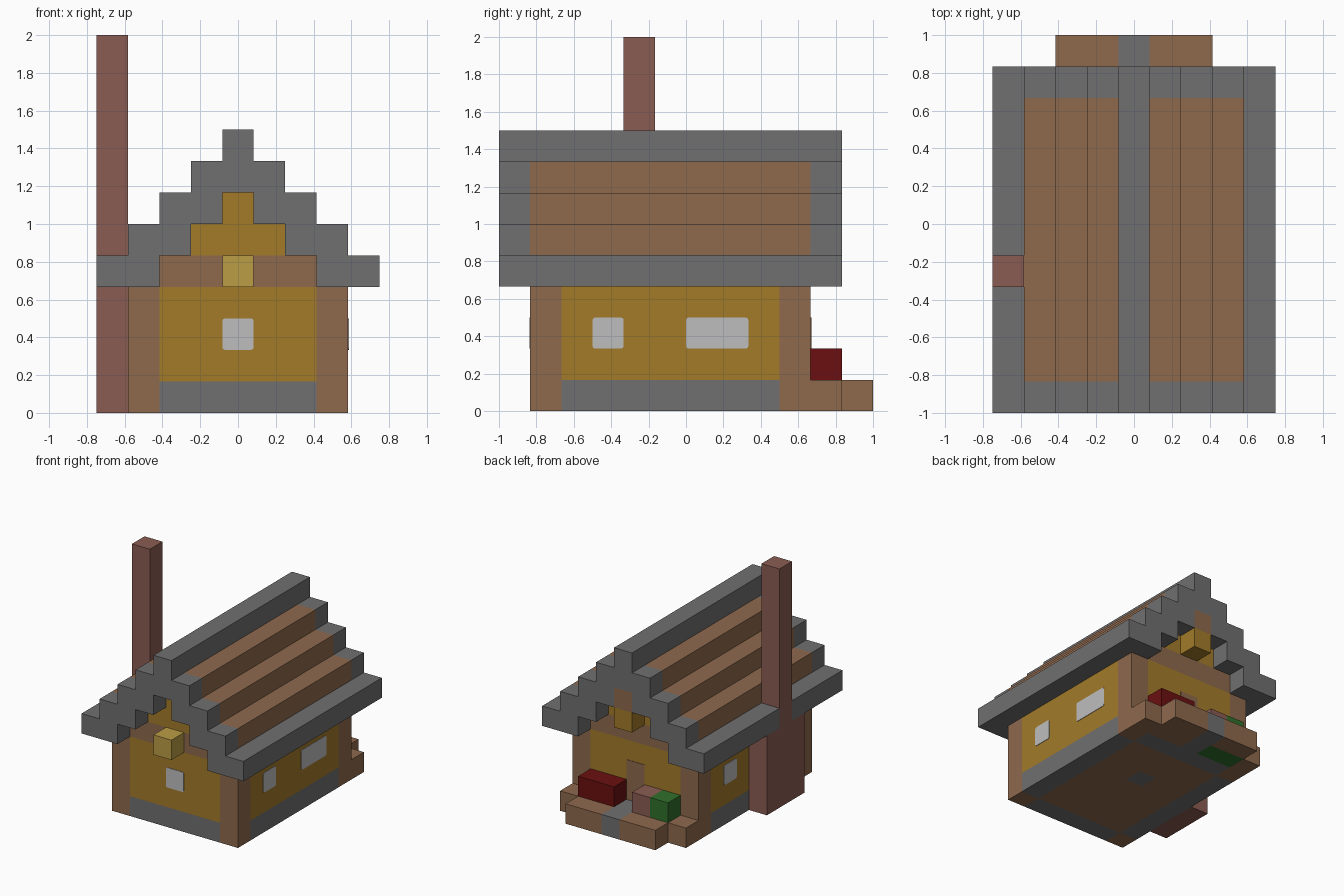
import bpy
import bmesh
from mathutils import Vector

if "Cube" in bpy.data.objects:
    bpy.data.objects.remove(bpy.data.objects["Cube"], do_unlink=True)

U = 1 / 6  # one building block
ORIGIN = Vector((-0.75, -1, 0))


def material(name, r, g, b):
    m = bpy.data.materials.new(name)
    m.use_nodes = True
    m.diffuse_color = (r, g, b, 1)
    bsdf = m.node_tree.nodes["Principled BSDF"]
    bsdf.inputs["Base Color"].default_value = (r, g, b, 1)
    bsdf.inputs["Roughness"].default_value = 0.9
    return m


STONE = material("grey_stone", 0.162, 0.160, 0.165)
PLASTER = material("ochre_plaster", 0.366, 0.198, 0.023)
WOOD = material("brown_wood", 0.275, 0.144, 0.076)
BRICK = material("red_brown_brick", 0.254, 0.107, 0.084)
GLASS = material("pale_glass", 0.515, 0.515, 0.515)
RED = material("dark_red", 0.147, 0.005, 0.005)
GREEN = material("leaf_green", 0.03, 0.16, 0.025)
LAMP = material("lamp_yellow", 0.497, 0.337, 0.060)


def solid(name, mat, lo, hi, round_axis=None):
    """Box between two corners; optionally round the edges along one axis."""
    lo, hi = Vector(lo), Vector(hi)
    bm = bmesh.new()
    bmesh.ops.create_cube(bm, size=1)
    for v in bm.verts:
        v.co = (lo + hi) / 2 + Vector(c * s for c, s in zip(v.co, hi - lo))
    if round_axis is not None:
        edges = [e for e in bm.edges
                 if abs((e.verts[0].co - e.verts[1].co).normalized()[round_axis]) > 0.9]
        bmesh.ops.bevel(bm, geom=edges, offset=0.014, segments=2,
                        affect='EDGES', profile=0.5)
    bmesh.ops.recalc_face_normals(bm, faces=bm.faces)
    mesh = bpy.data.meshes.new(name)
    bm.to_mesh(mesh)
    bm.free()
    mesh.materials.append(mat)
    obj = bpy.data.objects.new(name, mesh)
    bpy.context.collection.objects.link(obj)
    return obj


def block(name, mat, x, y, z):
    """Box given in block units as (start, end) on each axis."""
    ends = [ORIGIN + U * Vector(c) for c in zip(x, y, z)]
    return solid(name, mat, *ends)


def pair(name, mat, x, y, z):
    """A block and its mirror image across the ridge line."""
    block("right_" + name, mat, x, y, z)
    block("left_" + name, mat, (9 - x[1], 9 - x[0]), y, z)


def plate(name, mat, axis, face, side, across, z, rounded=True):
    """Thin panel lying on a wall face, pointing to side (-1 or 1)."""
    t = 0.004
    a, b = sorted((face, face + side * t / U))
    spans = [(a, b), across, z] if axis == 0 else [across, (a, b), z]
    ends = [ORIGIN + U * Vector(c) for c in zip(*spans)]
    solid(name, mat, *ends, round_axis=axis if rounded else None)


# Corner posts
for label, y in (("front", 1), ("back", 9)):
    pair(label + "_post", WOOD, (1, 2), (y, y + 1), (0, 4))
    # End walls: stone footing, plaster, timber beam
    block(label + "_footing", STONE, (2, 7), (y, y + 1), (0, 1))
    block(label + "_wall", PLASTER, (2, 7), (y, y + 1), (1, 4))
    block(label + "_beam", WOOD, (2, 7), (y, y + 1), (4, 5))
    # Stepped gable
    block(label + "_gable_lower", PLASTER, (3, 6), (y, y + 1), (5, 6))
    block(label + "_gable_upper", PLASTER, (4, 5), (y, y + 1), (6, 7))

# Side walls
pair("side_footing", STONE, (1, 2), (2, 9), (0, 1))
pair("side_wall", PLASTER, (1, 2), (2, 9), (1, 4))

# Floor around a hearth stone
block("floor_front", WOOD, (2, 7), (2, 6), (0, 1))
block("floor_back", WOOD, (2, 7), (7, 9), (0, 1))
pair("floor_side", WOOD, (2, 4), (6, 7), (0, 1))
block("hearth_stone", STONE, (4, 5), (6, 7), (0, 1))

# Windows and back door
plate("front_window", GLASS, 1, 1, -1, (4, 5), (2, 3))
plate("left_small_window", GLASS, 0, 8, 1, (3, 4), (2, 3))
plate("left_wide_window", GLASS, 0, 8, 1, (6, 8), (2, 3))
plate("right_window", GLASS, 0, 1, -1, (7, 8), (2, 3))
plate("back_door", WOOD, 1, 10, 1, (4, 5), (1, 3), rounded=False)

# Roof courses: timber between stone verges, stepping up to the ridge
for step in range(4):
    z = (4 + step, 5 + step)
    inner = min(step + 2, 4)
    outer = step if step else 1
    pair(f"roof_course_{step}", WOOD, (outer, inner), (1, 10), z)
    for label, y in (("front", 0), ("back", 10)):
        pair(f"{label}_verge_{step}", STONE, (step, inner), (y, y + 1), z)
block("under_ridge", WOOD, (4, 5), (1, 10), (7, 8))
for label, y in (("front", 0), ("back", 10)):
    block(label + "_verge_peak", STONE, (4, 5), (y, y + 1), (7, 8))
block("ridge", STONE, (4, 5), (0, 11), (8, 9))

# Eaves, with a gap on one side for the chimney
block("left_eave", STONE, (8, 9), (1, 10), (4, 5))
block("right_front_eave", STONE, (0, 1), (1, 4), (4, 5))
block("right_back_eave", STONE, (0, 1), (5, 10), (4, 5))

# Chimney
block("chimney_stack", BRICK, (0, 1), (4, 5), (4, 12))
block("chimney_base", BRICK, (0, 1), (3, 6), (0, 4))

# Front lamp and the bracket hanging in the back gable
block("front_lamp", LAMP, (4, 5), (0, 1), (4, 5))
block("back_gable_bracket", PLASTER, (4, 5), (10, 11), (5, 6))
block("back_gable_timber", WOOD, (4, 5), (10, 11), (6, 7))

# Back terrace with a stone path
block("terrace_left", WOOD, (5, 8), (10, 11), (0, 1))
block("terrace_right_end", WOOD, (1, 2), (10, 11), (0, 1))
block("planter_bed", GREEN, (2, 4), (10, 11), (0, 1))
pair("terrace_edge", WOOD, (2, 4), (11, 12), (0, 1))
block("path", STONE, (4, 5), (10, 12), (0, 1))

# Things standing on the terrace
block("red_bench", RED, (5, 7), (10, 11), (1, 2))
block("flower_pot", BRICK, (3, 4), (10, 11), (1, 2))
block("bush", GREEN, (2, 3), (10, 11), (1, 2))
